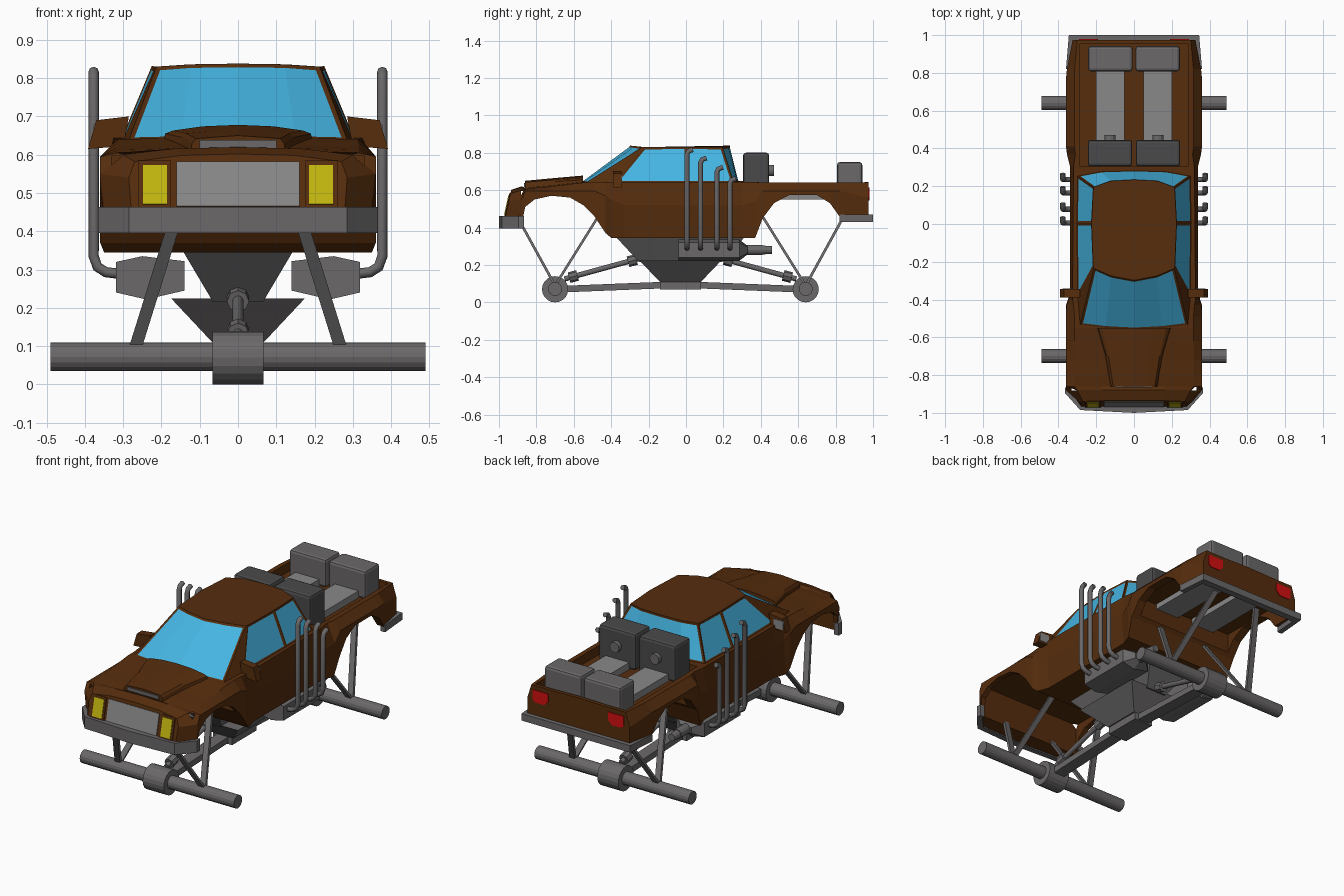
import bpy, bmesh, math
from mathutils import Vector, Matrix

if "Cube" in bpy.data.objects:
    bpy.data.objects.remove(bpy.data.objects["Cube"])

def material(name, col):
    m = bpy.data.materials.new(name)
    m.diffuse_color = (*col, 1)
    m.use_nodes = True
    m.node_tree.nodes["Principled BSDF"].inputs["Base Color"].default_value = m.diffuse_color
    return m

BROWN = material("brown_paint", (0.092, 0.026, 0.004))
BLUE = material("blue_glass", (0.06, 0.46, 0.76))
YELLOW = material("yellow_lamp", (0.55, 0.48, 0.005))
RED = material("red_lamp", (0.65, 0.005, 0.005))
STEEL = material("steel_grey", (0.145, 0.138, 0.14))
DARK = material("dark_grey", (0.068, 0.068, 0.070))
PALE = material("pale_grey", (0.25, 0.25, 0.25))
SIDES = (1, -1)
MID = -0.03                      # y about which the running gear is symmetric

def finish(name, bm, *mats):
    bmesh.ops.recalc_face_normals(bm, faces=bm.faces[:])
    me = bpy.data.meshes.new(name)
    bm.to_mesh(me)
    bm.free()
    for m in mats:
        me.materials.append(m)
    ob = bpy.data.objects.new(name, me)
    bpy.context.collection.objects.link(ob)
    return ob

def loft_bm(rings):
    bm = bmesh.new()
    vs = [[bm.verts.new(p) for p in r] for r in rings]
    n = len(vs[0])
    sides = [bm.faces.new((a[i], a[(i + 1) % n], b[(i + 1) % n], b[i]))
             for a, b in zip(vs, vs[1:]) for i in range(n)]
    bm.faces.new(vs[0])
    bm.faces.new(vs[-1])
    return bm, sides

def mirrored(half):
    """Close a half outline whose first and last points lie on x = 0."""
    return half + [(-x, y, z) for x, y, z in half[-2:0:-1]]

def box(name, c, size, mat=STEEL, bevel=0, rx=0):
    bm = bmesh.new()
    bmesh.ops.create_cube(bm, size=1, matrix=Matrix.Translation(c) @ Matrix.Rotation(rx, 4, 'X') @ Matrix.Diagonal((*size, 1)))
    if bevel:
        bmesh.ops.bevel(bm, geom=bm.edges[:], offset=bevel, segments=2, profile=0.5, affect='EDGES')
    return finish(name, bm, mat)

def align(a, b):
    a, b = Vector(a), Vector(b)
    return Matrix.Translation((a + b) / 2) @ (b - a).to_track_quat('Z', 'X').to_matrix().to_4x4(), (b - a).length

def rod(name, a, b, r, n=12, r2=None):
    bm = bmesh.new()
    m, length = align(a, b)
    bmesh.ops.create_cone(bm, cap_ends=True, segments=n, radius1=r, radius2=r if r2 is None else r2, depth=length, matrix=m)
    return finish(name, bm, STEEL)

def bar(name, a, b, thick, wide):
    bm = bmesh.new()
    m, length = align(a, b)
    bmesh.ops.create_cube(bm, size=1, matrix=m @ Matrix.Diagonal((thick, wide, length, 1)))
    return finish(name, bm, STEEL)

def prism(name, ring, shift, mat=STEEL):
    return finish(name, loft_bm([ring, [tuple(Vector(p) + Vector(shift)) for p in ring]])[0], mat)

def section(y, wb, zb, wm, zm, ws, zs, zc, lean=0):
    pts = [(0, zb), (wb, zb), (wm, zm), (ws, zs), (ws * 0.55, zc - 0.004), (0, zc)]
    return mirrored([(x, y - lean * (0.6 - z), z) for x, z in pts])

# Body: cross sections whose lower edge follows the wheel arches
def arch(y, zb, zs, wm=0.36):
    return section(y, wm, zb, wm, 0.595, 0.315, zs, zs + 0.008)

body = finish("body", loft_bm([
    section(-0.935, 0.275, 0.40, 0.285, 0.54, 0.27, 0.582, 0.602, 0.22),
    section(-0.88, 0.345, 0.41, 0.36, 0.55, 0.30, 0.60, 0.62),
    arch(-0.86, 0.51, 0.605), arch(-0.81, 0.55, 0.612), arch(-0.72, 0.57, 0.62),
    arch(-0.62, 0.56, 0.632), arch(-0.55, 0.52, 0.64), arch(-0.49, 0.46, 0.64),
    section(-0.43, 0.36, 0.37, 0.358, 0.57, 0.32, 0.642, 0.647),
    section(-0.40, 0.35, 0.345, 0.345, 0.55, 0.325, 0.643, 0.648),
    section(-0.33, 0.325, 0.345, 0.338, 0.52, 0.325, 0.643, 0.648),
    section(0.30, 0.325, 0.345, 0.338, 0.52, 0.32, 0.643, 0.648),
    section(0.37, 0.35, 0.345, 0.355, 0.54, 0.31, 0.643, 0.645),
    arch(0.41, 0.45, 0.64), arch(0.47, 0.53, 0.64), arch(0.55, 0.573, 0.64),
    arch(0.70, 0.573, 0.64), arch(0.77, 0.53, 0.64), arch(0.82, 0.46, 0.64, 0.355),
    section(0.975, 0.325, 0.46, 0.325, 0.56, 0.30, 0.64, 0.643)])[0], BROWN)

# Hollows: open cargo bed above, wheel wells below
for name, c, size in (("bed_cutter", (0, 0.63, 0.69), (0.57, 0.65, 0.2)),
                      ("front_well_cutter", (0, -0.69, 0.44), (0.66, 0.385, 0.312)),
                      ("rear_well_cutter", (0, 0.69, 0.43), (0.62, 0.53, 0.302))):
    cutter = box(name, c, size, BROWN)
    cutter.hide_render = True
    cutter.hide_set(True)
    mod = body.modifiers.new(name, 'BOOLEAN')
    mod.object = cutter
    mod.operation = 'DIFFERENCE'
    mod.solver = 'EXACT'

# Cab with inset windows
low = [(0, -0.56, 0.645), (0.15, -0.552, 0.644), (0.285, -0.535, 0.64), (0.30, -0.38, 0.64),
       (0.305, 0.005, 0.64), (0.30, 0.255, 0.64), (0.17, 0.28, 0.64), (0, 0.285, 0.64)]
top = [(0, -0.298, 0.838), (0.12, -0.275, 0.836), (0.213, -0.235, 0.83), (0.216, -0.225, 0.83),
       (0.225, 0.005, 0.832), (0.215, 0.195, 0.83), (0.125, 0.228, 0.836), (0, 0.235, 0.838)]
bm, sides = loft_bm([mirrored(low), mirrored(top)])
bmesh.ops.recalc_face_normals(bm, faces=bm.faces[:])
for group in ((0, 1, 12, 13), (3,), (4,), (5, 6, 7, 8), (9,), (10,)):
    panes = [sides[i] for i in group]
    bmesh.ops.inset_region(bm, faces=panes, thickness=0.012, depth=-0.003, use_even_offset=True)
    for f in panes:
        f.material_index = 1
finish("cab", bm, BROWN, BLUE)

# Hood scoop and intake
finish("hood_scoop", loft_bm([
    section(-0.86, 0.125, 0.60, 0.12, 0.63, 0.11, 0.642, 0.65),
    section(-0.70, 0.155, 0.61, 0.145, 0.645, 0.135, 0.656, 0.665),
    section(-0.55, 0.20, 0.62, 0.19, 0.655, 0.17, 0.663, 0.678)])[0], BROWN)
box("scoop_intake", (0, -0.86, 0.628), (0.2, 0.012, 0.02))

# Grille and lamps
LEAN = -math.atan(0.22)
box("grille", (0, -0.952, 0.523), (0.32, 0.01, 0.12), PALE, rx=LEAN)
for s in SIDES:
    box("headlamp_frame", (s * 0.218, -0.952, 0.523), (0.085, 0.01, 0.125), BROWN, rx=LEAN)
    box("headlamp", (s * 0.217, -0.956, 0.521), (0.062, 0.01, 0.105), YELLOW, rx=LEAN)
    tail = [(0.19, 0.615), (0.29, 0.615), (0.29, 0.56), (0.275, 0.545), (0.215, 0.545), (0.19, 0.57)]
    prism("tail_lamp", [(s * x, 0.97, z) for x, z in tail], (0, 0.01, 0), RED)

# Bumpers: U shaped bands
front = [(0, -1.0), (0.285, -0.985), (0.365, -0.895), (0.365, -0.865), (0.335, -0.865), (0.335, -0.885), (0.265, -0.955), (0, -0.965)]
prism("front_bumper", mirrored([(x, y, 0.395) for x, y in front]), (0, 0, 0.068))
rear = [(0, 1.0), (0.345, 1.0), (0.36, 0.82), (0.33, 0.82), (0.32, 0.96), (0, 0.96)]
prism("rear_bumper", mirrored([(x, y, 0.43) for x, y in rear]), (0, 0, 0.04))

# Door mirrors
for s in SIDES:
    shape = [(0.285, 0.70), (0.37, 0.69), (0.392, 0.615), (0.33, 0.62), (0.295, 0.645)]
    prism("door_mirror", [(s * x, -0.39, z) for x, z in shape], (0, 0.045, 0), BROWN)
    box("mirror_glass", (s * 0.348, -0.345, 0.654), (0.06, 0.006, 0.05), PALE)

# Cargo in the bed
for s in SIDES:
    box("front_cargo_box", (s * 0.127, 0.375, 0.695), (0.235, 0.14, 0.21), DARK, bevel=0.015)
    rod("box_knob", (s * 0.127, 0.44, 0.705), (s * 0.127, 0.47, 0.705), 0.03)
    box("rear_cargo_box", (s * 0.125, 0.875, 0.67), (0.235, 0.135, 0.16), bevel=0.015)
    box("cargo_slab", (s * 0.125, 0.63, 0.59), (0.15, 0.40, 0.08), PALE)

# Chassis keel: two stacked tapered blocks and a foot
def frustum(name, z0, x0, l0, z1, x1, l1):
    r = [[(x, MID + l, z) for x, l in ((w, h), (-w, h), (-w, -h), (w, -h))] for z, w, h in ((z0, x0, l0), (z1, x1, l1))]
    finish(name, loft_bm(r)[0], STEEL)

frustum("upper_keel", 0.215, 0.065, 0.22, 0.35, 0.145, 0.345)
frustum("lower_keel", 0.11, 0.067, 0.11, 0.225, 0.175, 0.22)
box("keel_foot", (0, MID, 0.093), (0.12, 0.22, 0.05))

# Axles, links and struts, front and rear
for e in SIDES:
    def P(x, d, z):
        return (x, MID + e * d, z)
    rod("axle", P(-0.49, 0.67, 0.072), P(0.49, 0.67, 0.072), 0.037, 16)
    rod("axle_hub", P(-0.067, 0.67, 0.07), P(0.067, 0.67, 0.07), 0.07, 20)
    bar("lower_link", P(0, 0.65, 0.07), P(0, 0.10, 0.092), 0.035, 0.07)
    rod("upper_link", P(0, 0.62, 0.125), P(0, 0.20, 0.24), 0.014)
    for a, b in ((0.595, 0.55), (0.28, 0.235)):
        rod("link_joint", P(0, a, 0.132 + (0.595 - a) * 0.27), P(0, b, 0.132 + (0.595 - b) * 0.27), 0.029, 8)
    for s in SIDES:
        for reach in (0.22, -0.25):
            foot = [P(s * 0.27 + u, 0.67 + v, 0.09) for u, v in ((-0.017, -0.008), (0.017, -0.008), (0.017, 0.008), (-0.017, 0.008))]
            prism("strut", foot, (-s * 0.125, e * reach, 0.40))

# Side exhausts
for s in SIDES:
    prof = [(0.14, 0.245), (0.24, 0.222), (0.318, 0.24), (0.318, 0.32), (0.25, 0.335), (0.14, 0.322)]
    def ring(y, k):
        return [(s * (0.23 + (x - 0.23) * k), y, 0.28 + (z - 0.28) * k) for x, z in prof]
    finish("muffler", loft_bm([ring(-0.04, 1), ring(0.285, 1), ring(0.33, 0.4)])[0], STEEL)
    rod("tail_pipe", (s * 0.23, 0.28, 0.28), (s * 0.23, 0.41, 0.28), 0.028)
    rod("tail_pipe_tip", (s * 0.23, 0.41, 0.28), (s * 0.23, 0.46, 0.28), 0.024, 12, 0.02)
    for y, h in ((0.005, 0.82), (0.078, 0.775), (0.165, 0.725), (0.235, 0.665)):
        cu = bpy.data.curves.new("stack_pipe", 'CURVE')
        cu.dimensions = '3D'
        cu.bevel_depth = 0.0135
        cu.bevel_resolution = 2
        cu.use_fill_caps = True
        cu.materials.append(STEEL)
        path = [(0.30, y, 0.288), (0.345, y, 0.293), (0.367, y, 0.307), (0.377, y, 0.335),
                (0.377, y, h - 0.03), (0.377, y + 0.008, h - 0.012), (0.377, y + 0.032, h - 0.003)]
        sp = cu.splines.new('POLY')
        sp.points.add(len(path) - 1)
        for pt, (px, py, pz) in zip(sp.points, path):
            pt.co = (s * px, py, pz, 1)
        bpy.context.collection.objects.link(bpy.data.objects.new("stack_pipe", cu))
